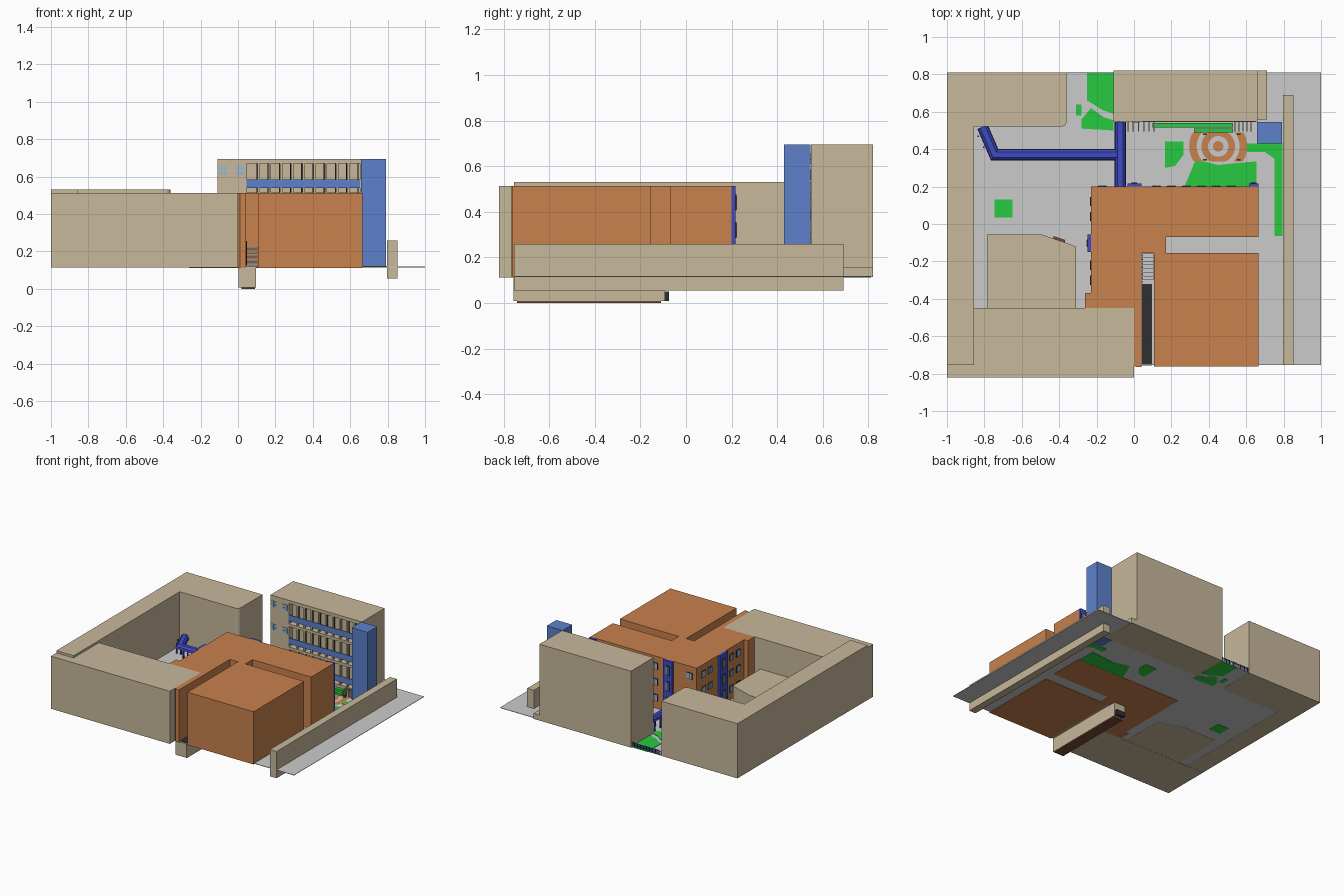
import bpy, bmesh, math
from mathutils import Vector

if "Cube" in bpy.data.objects:
    bpy.data.objects.remove(bpy.data.objects["Cube"])


def mat(name, r, g, b):
    m = bpy.data.materials.new(name)
    m.diffuse_color = (r, g, b, 1)
    m.use_nodes = True
    m.node_tree.nodes["Principled BSDF"].inputs["Base Color"].default_value = m.diffuse_color
    return m


BEIGE = mat("beige", .58, .48, .33)
ORANGE = mat("orange", .58, .22, .075)
BLUE = mat("blue", .11, .22, .6)
NAVY = mat("navy", .05, .07, .55)
GREEN = mat("green", .02, .6, .05)
DARK = mat("dark", .03, .03, .03)
GLASS = mat("glass", .3, .48, .68)
BROWN = mat("brown", .2, .07, .03)
G = .118  # ground level


def finish(name, bm, m):
    bmesh.ops.recalc_face_normals(bm, faces=bm.faces)
    me = bpy.data.meshes.new(name)
    bm.to_mesh(me)
    bm.free()
    ob = bpy.data.objects.new(name, me)
    bpy.context.collection.objects.link(ob)
    if m:
        me.materials.append(m)
    return ob


def prism(name, pts, z0, z1, m=None):
    bm = bmesh.new()
    f = bm.faces.new([bm.verts.new((x, y, z0)) for x, y in pts])
    ext = bmesh.ops.extrude_face_region(bm, geom=[f])["geom"]
    bmesh.ops.translate(bm, vec=(0, 0, z1 - z0),
                        verts=[v for v in ext if isinstance(v, bmesh.types.BMVert)])
    return finish(name, bm, m)


def box(name, x0, x1, y0, y1, z0, z1, m=None):
    return prism(name, [(x0, y0), (x1, y0), (x1, y1), (x0, y1)], z0, z1, m)


def boxes(name, specs, m):
    # many boxes in one mesh
    bm = bmesh.new()
    for x0, x1, y0, y1, z0, z1 in specs:
        vs = bmesh.ops.create_cube(bm, size=1)["verts"]
        bmesh.ops.scale(bm, vec=(x1 - x0, y1 - y0, z1 - z0), verts=vs)
        bmesh.ops.translate(bm, vec=((x0 + x1) / 2, (y0 + y1) / 2, (z0 + z1) / 2), verts=vs)
    return finish(name, bm, m)


def sweep(name, path, prof, m):
    # (offset, z) profile along a flat path with mitred corners
    bm = bmesh.new()
    P = [Vector(p) for p in path]
    rings = []
    for i, p in enumerate(P):
        a = (p - P[max(i - 1, 0)]) if i else P[1] - p
        b = (P[i + 1] - p) if i < len(P) - 1 else a
        a, b = a.normalized(), b.normalized()
        t = (a + b).normalized()
        n = Vector((-t.y, t.x)) / t.dot(a)
        rings.append([bm.verts.new((p.x + n.x * d, p.y + n.y * d, z)) for d, z in prof])
    k = len(prof)
    for r, s in zip(rings, rings[1:]):
        for j in range(k):
            bm.faces.new((r[j], r[(j + 1) % k], s[(j + 1) % k], s[j]))
    bm.faces.new(rings[0])
    bm.faces.new(rings[-1])
    return finish(name, bm, m)


# ground and boundary wall
box("ground", -1, 1, -.755, .81, G - .003, G)
box("boundary_wall", .797, .853, -.755, .69, .055, .258, BEIGE)

# beige perimeter buildings
corner = [(-.39 + .03 * math.sin(a), .55 - .03 * math.cos(a)) for a in [i * math.pi / 10 for i in range(6)]]
prism("corner_building", [(-1, -.755), (-.855, -.755), (-.855, .52)] + corner
      + [(-.36, .81), (-1, .81)], G - .004, .53, BEIGE)
box("front_building", -1, 0, -.82, -.45, G - .005, .513, BEIGE)
prism("courtyard_hall", [(-.785, -.45), (-.31, -.45), (-.31, -.12), (-.37, -.098), (-.5, -.055), (-.785, -.055)],
      G - .004, .28, BEIGE)

# orange central building with slot and side notch
prism("central_building", [(.665, .2), (-.23, .2), (-.23, -.37), (-.262, -.37), (-.262, -.45),
      (0, -.45), (0, -.755), (.01, -.765), (.04, -.765), (.04, -.155), (.108, -.155), (.108, -.762),
      (.665, -.762), (.665, -.155), (.17, -.155), (.17, -.07), (.665, -.07)], G - .006, .513, ORANGE)

# basement passage, ramp and steps in the slot
box("basement_passage", .003, .095, -.757, -.095, .008, G - .004, BEIGE)
box("passage_end", .02, .09, -.095, -.075, .01, .05, DARK)
box("passage_base", .02, .09, -.74, -.11, 0, .008, BROWN)
box("ramp", .042, .095, -.75, -.32, G, G + .004, DARK)
boxes("slot_steps", [(.045, .105, -.32 + .02 * i, -.298 + .02 * i, G + .014 * i, G + .014 * i + .008)
                     for i in range(8)], None)
boxes("slot_railing", [(.043, .047, -.312 + .02 * i, -.308 + .02 * i, G + .014 * i, G + .014 * i + .04)
                       for i in range(8)], DARK)

# tall rear building with open galleries
floors = [.165, .34, .515]
box("rear_core", -.11, .66, .59, .82, G - .004, .695, BEIGE)
box("rear_side_annex", .66, .71, .56, .82, G - .004, .155, BEIGE)
slabs = [(-.11, .045, .547, .59, G - .004, .695), (.652, .66, .547, .59, G - .004, .695)]
for lo, hi in zip([G - .004] + [f + .155 for f in floors], floors + [.695]):
    slabs.append((.045, .652, .547, .59, lo, hi))
boxes("rear_slabs", slabs, BEIGE)
boxes("gallery_pillars", [(.045 + .06 * i, .057 + .06 * i, .552, .566, f, f + .155)
                          for f in floors for i in range(1, 11) if .057 + .06 * i < .652], BEIGE)
boxes("gallery_mullions", [(.038 + .06 * i, .044 + .06 * i, .58, .592, f, f + .155)
                           for f in floors for i in range(1, 11)], DARK)
boxes("gallery_parapets", [(.045, .652, .545, .551, f + .025, f + .07) for f in floors], BLUE)
wins = [(x + .022 * i, x + .02 + .022 * i, .543, .55, f + .095 + .024 * j, f + .116 + .024 * j)
        for f in floors for x in (-.1, -.01) for i in (0, 1) for j in (0, 1)]
boxes("stair_windows", wins, GLASS)
box("lift_tower", .657, .79, .43, .545, G - .005, .695, BLUE)

# slatted canopy along the rear building
xs = [-.035 + .028 * i for i in range(6)] + [.535 + .022 * i for i in range(5)]
boxes("canopy_slats", [(x, x + .007, .495, .546, G + .04, G + .05) for x in xs], BEIGE)
boxes("canopy_posts", [(x, x + .007, .495, .502, G, G + .04) for x in xs], BEIGE)
box("rear_hedge", .1, .53, .515, .54, G, G + .03, GREEN)
box("front_hedge", .32, .53, .488, .51, G, G + .015, GREEN)

# blue stair bays on the central building
bays = [(-.035, .04, .2, .217), (.615, .665, .2, .217), (-.248, -.23, -.15, -.055)]
boxes("stair_bays", [b + (G - .002, .513) for b in bays], NAVY)


def windows(name, centres, face, rows, w, h, west=False):
    fr, gl = [], []
    for c in centres:
        for z in rows:
            for lst, k, d in ((fr, 1, .004), (gl, .38, .006)):
                for s in ((0,) if k == 1 else (-.45, .45)):
                    u0, u1 = c + w * (s - k) / 2, c + w * (s + k) / 2
                    hh = h * (1 if k == 1 else .85) / 2
                    lst.append((face - d, face + .002, u0, u1, z - hh, z + hh) if west else
                               (u0, u1, face - .002, face + d, z - hh, z + hh))
    boxes(name + "_frames", fr, DARK)
    boxes(name + "_panes", gl, GLASS)


rows = [.2, .32, .44]
windows("north_windows", [-.17, .12, .2, .28, .36, .44, .52], .2, rows, .05, .05)
windows("north_bay_windows", [.002, .64], .217, rows, .03, .07)
windows("west_windows", [.12, .04, -.22, -.3], -.23, rows, .05, .05, True)
windows("west_bay_windows", [-.102], -.248, rows, .04, .07, True)

# covered blue walkways on posts
prof = [(-.03, .19), (-.027, .207), (-.014, .22), (.014, .22), (.027, .207), (.03, .19)]
sweep("walkway_canopy", [(-.81, .52), (-.745, .37), (-.075, .37)], prof, NAVY)
sweep("link_canopy", [(-.073, .2), (-.073, .545)], [(d, z + .004) for d, z in prof], NAVY)
pts = [(-.815, .47), (-.785, .41)] + [(-.7 + .1 * i, .37) for i in range(6)]
boxes("walkway_posts", [(x + s - .004, x + s + .004, y - .004, y + .004, G, .195)
                        for x, y in pts for s in (-.018, .018)]
      + [(x, x + .008, y, y + .008, G, .195) for x in (-.1, -.055) for y in (.23, .3, .44, .51)], NAVY)

# lawns
lawns = {
    "north_lawn": [(-.25, .81), (-.11, .81), (-.11, .59), (-.17, .61), (-.25, .66)],
    "entry_lawn": [(-.28, .51), (-.11, .5), (-.11, .555), (-.16, .57), (-.23, .62), (-.28, .56)],
    "small_lawn": [(-.31, .58), (-.28, .58), (-.28, .64), (-.31, .64)],
    "square_lawn": [(-.745, .035), (-.65, .035), (-.65, .13), (-.745, .13)],
    "corner_lawn": [(.165, .3), (.22, .31), (.265, .37), (.265, .44), (.165, .44)],
    "play_lawn": [(.27, .2), (.655, .2), (.655, .335), (.54, .325), (.45, .315), (.33, .345)],
    "side_lawn": [(.605, .385), (.7, .385), (.75, .35), (.75, -.065), (.795, -.065), (.795, .43), (.605, .43)],
}
for n, p in lawns.items():
    prism(n, p, G - .005, G + .003, GREEN)


# target-pattern playground, cut off front and back
def ring(name, r0, r1, n=48):
    bm = bmesh.new()
    c = Vector((.45, .415))
    loops = []
    for r in (r0, r1):
        loops.append([bm.verts.new((c.x + r * math.cos(2 * math.pi * i / n),
                     max(.335, min(.49, c.y + r * math.sin(2 * math.pi * i / n))), G + .004))
                      for i in range(n)])
    a, b = loops
    for i in range(n):
        j = (i + 1) % n
        bm.faces.new((a[i], b[i], b[j], a[j]))
    bmesh.ops.dissolve_degenerate(bm, dist=1e-5, edges=bm.edges)
    for f in bm.faces:
        if f.normal.z < 0:
            f.normal_flip()
    return finish(name, bm, ORANGE)


for i, (r0, r1) in enumerate([(.002, .028), (.055, .09), (.115, .155)]):
    ring("play_ring_%d" % i, r0, r1)
boxes("play_posts", [(x, x + .02, y, y + .008, G, G + .02) for x in (.37, .55) for y in (.34, .475)], BROWN)

# fence at the north gate and a bench in the courtyard
boxes("gate_fence", [(-.36 + .0125 * i, -.356 + .0125 * i, .806, .81, G, G + .035) for i in range(21)]
      + [(-.36, -.11, .806, .81, G + .026, G + .03)], NAVY)
prism("bench", [(-.43, -.065), (-.37, -.085), (-.37, -.105), (-.43, -.083)], G, G + .04, BROWN)
